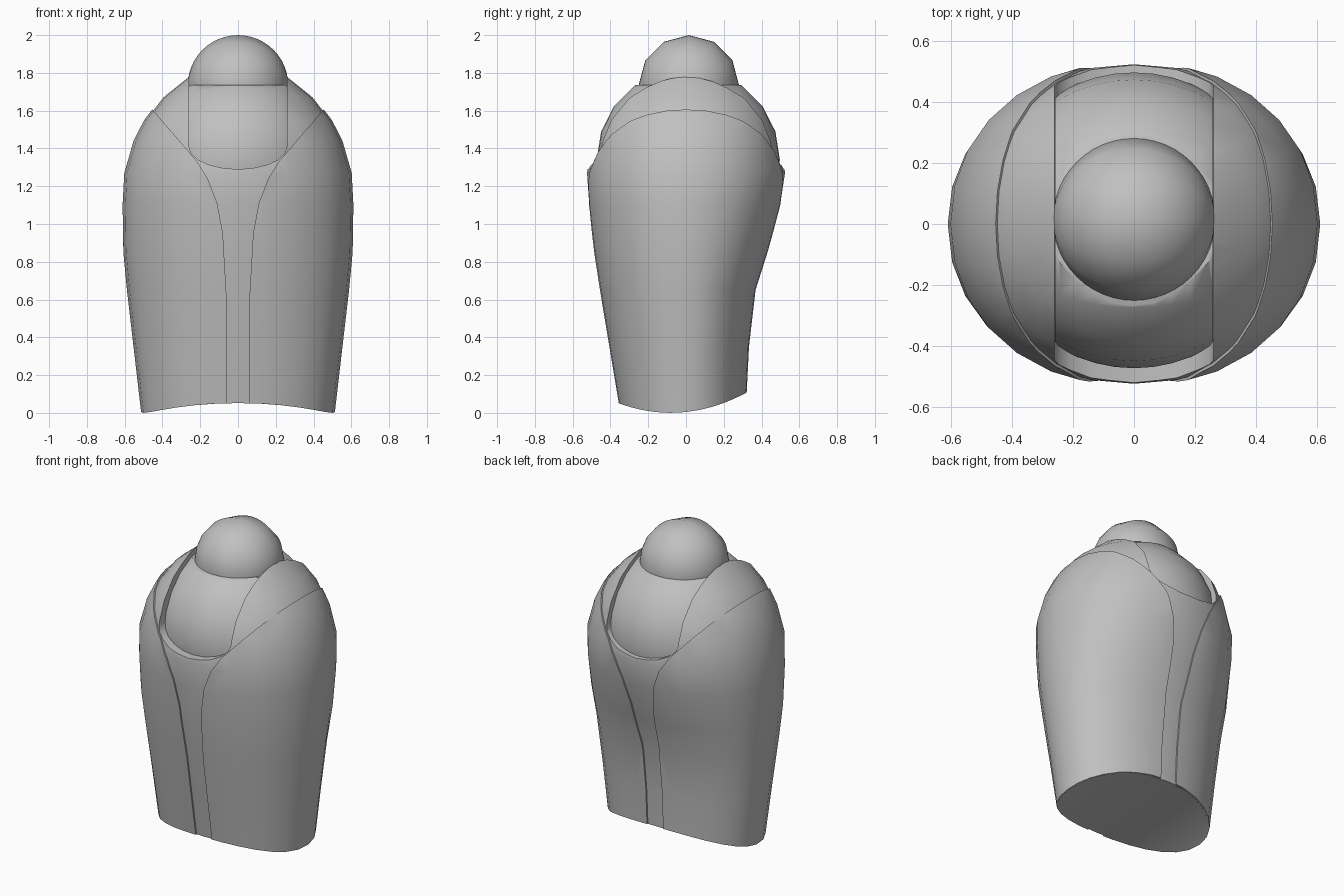
import bpy, bmesh, math
from mathutils import Matrix

cube = bpy.data.objects.get("Cube")
if cube:
    bpy.data.objects.remove(cube)

grey = bpy.data.materials.new("plain_grey")
grey.use_nodes = True
COLOUR = (0.53, 0.53, 0.53, 1)
grey.diffuse_color = COLOUR
grey.node_tree.nodes["Principled BSDF"].inputs["Base Color"].default_value = COLOUR

# Housing rings: height, half width, front depth, back depth
RINGS = [(0, .513, .36, .325), (.35, .553, .41, .337), (.65, .588, .46, .372),
         (.85, .607, .492, .437), (1.1, .611, .522, .508), (1.27, .602, .534, .534),
         (1.44, .553, .505, .512), (1.55, .497, .472, .482), (1.67, .405, .392, .402),
         (1.78, .268, .28, .28), (1.86, .1, .1, .1)]
# Inner edge of the side shells, seen from the front
EDGE = [(.058, -.1), (.06, .6), (.08, .95), (.11, 1.11), (.16, 1.24),
        (.22, 1.335), (.31, 1.44), (.457, 1.61)]


def make(name, bm):
    bmesh.ops.recalc_face_normals(bm, faces=bm.faces[:])
    mesh = bpy.data.meshes.new(name)
    bm.to_mesh(mesh)
    bm.free()
    mesh.materials.append(grey)
    obj = bpy.data.objects.new(name, mesh)
    bpy.context.collection.objects.link(obj)
    return obj


def full(value):
    # Slightly squarer than a plain ellipse
    return math.copysign(abs(value) ** .95, value)


def housing(name, inset, sides=28):
    bm = bmesh.new()
    loops = []
    for i, (z, a, front, back) in enumerate(RINGS):
        ring = []
        for k in range(sides):
            t = 2 * math.pi * k / sides
            depth = back if k < sides / 2 else front
            x, y = (a - inset) * full(math.cos(t)), (depth - inset) * full(math.sin(t))
            # The lowest rim is arched from front to back
            h = .67 * (y + .08) ** 2 + inset * .3 if i == 0 else z
            ring.append(bm.verts.new((x, y, h)))
        loops.append(ring)
    for low, high in zip(loops, loops[1:]):
        for k in range(sides):
            n = (k + 1) % sides
            bm.faces.new((low[k], low[n], high[n], high[k]))
    bm.faces.new(loops[-1])
    # Bottom cap in strips running from front to back
    base = loops[0]
    for k in range(sides // 2):
        corners = (base[k], base[k + 1], base[-k - 1], base[-k])
        bm.faces.new(list(dict.fromkeys(corners)))
    return make(name, bm)


def prism(name, points):
    bm = bmesh.new()
    face = bm.faces.new([bm.verts.new((x, -1, z)) for x, z in points])
    new = bmesh.ops.extrude_face_region(bm, geom=[face])["geom"]
    bmesh.ops.translate(bm, vec=(0, 2, 0),
                        verts=[v for v in new if isinstance(v, bmesh.types.BMVert)])
    return make(name, bm)


def activate(obj):
    bpy.ops.object.select_all(action="DESELECT")
    obj.select_set(True)
    bpy.context.view_layer.objects.active = obj


def cut(obj, cutter, operation):
    mod = obj.modifiers.new("cut", "BOOLEAN")
    mod.operation, mod.object, mod.solver = operation, cutter, "EXACT"
    activate(obj)
    bpy.ops.object.modifier_apply(modifier=mod.name)
    bpy.data.objects.remove(cutter)


def smooth(obj, angle=35):
    activate(obj)
    bpy.ops.object.shade_smooth_by_angle(angle=math.radians(angle))


def ball(radius, centre, around, rings):
    # Sphere with its poles to the left and right
    bm = bmesh.new()
    bmesh.ops.create_uvsphere(bm, u_segments=around, v_segments=rings, radius=radius)
    bmesh.ops.transform(bm, verts=bm.verts[:],
                        matrix=Matrix.Translation(centre) @ Matrix.Rotation(math.pi / 2, 4, "Y"))
    return bm


def slice_off(bm, point, normal):
    geom = bm.verts[:] + bm.edges[:] + bm.faces[:]
    bmesh.ops.bisect_plane(bm, geom=geom, plane_co=point, plane_no=normal, clear_outer=True)
    bmesh.ops.holes_fill(bm, edges=[e for e in bm.edges if e.is_boundary])


# Inner housing with a round-bottomed slot through the top
core = housing("inner_housing", .01)
arc = [(.26 * math.sin(t), 1.41 - .12 * math.cos(t))
       for t in (math.pi * (k / 10 - .5) for k in range(11))]
cut(core, prism("slot_cutter", arc + [(.26, 2.2), (-.26, 2.2)]), "DIFFERENCE")
smooth(core)

# Side shells wrapping the housing
for side, name in ((1, "left_shell"), (-1, "right_shell")):
    shell = housing(name, 0)
    outline = EDGE + [(.9, 1.61), (.9, -.1)]
    cut(shell, prism("shell_cutter", [(side * x, z) for x, z in outline]), "INTERSECT")
    smooth(shell)

# Pivot ball held between the cheeks of the slot, flat under the cap
bm = ball(.485, (0, .012, 1.34), 20, 24)
for s in (1, -1):
    slice_off(bm, (s * .259, 0, 0), (s, 0, 0))
slice_off(bm, (0, 0, 1.735), (0, 0, 1))
smooth(make("pivot_ball", bm))

# Domed cap on the pivot
bm = ball(.266, (0, .015, 1.734), 12, 24)
slice_off(bm, (0, 0, 1.733), (0, 0, -1))
smooth(make("domed_cap", bm))
